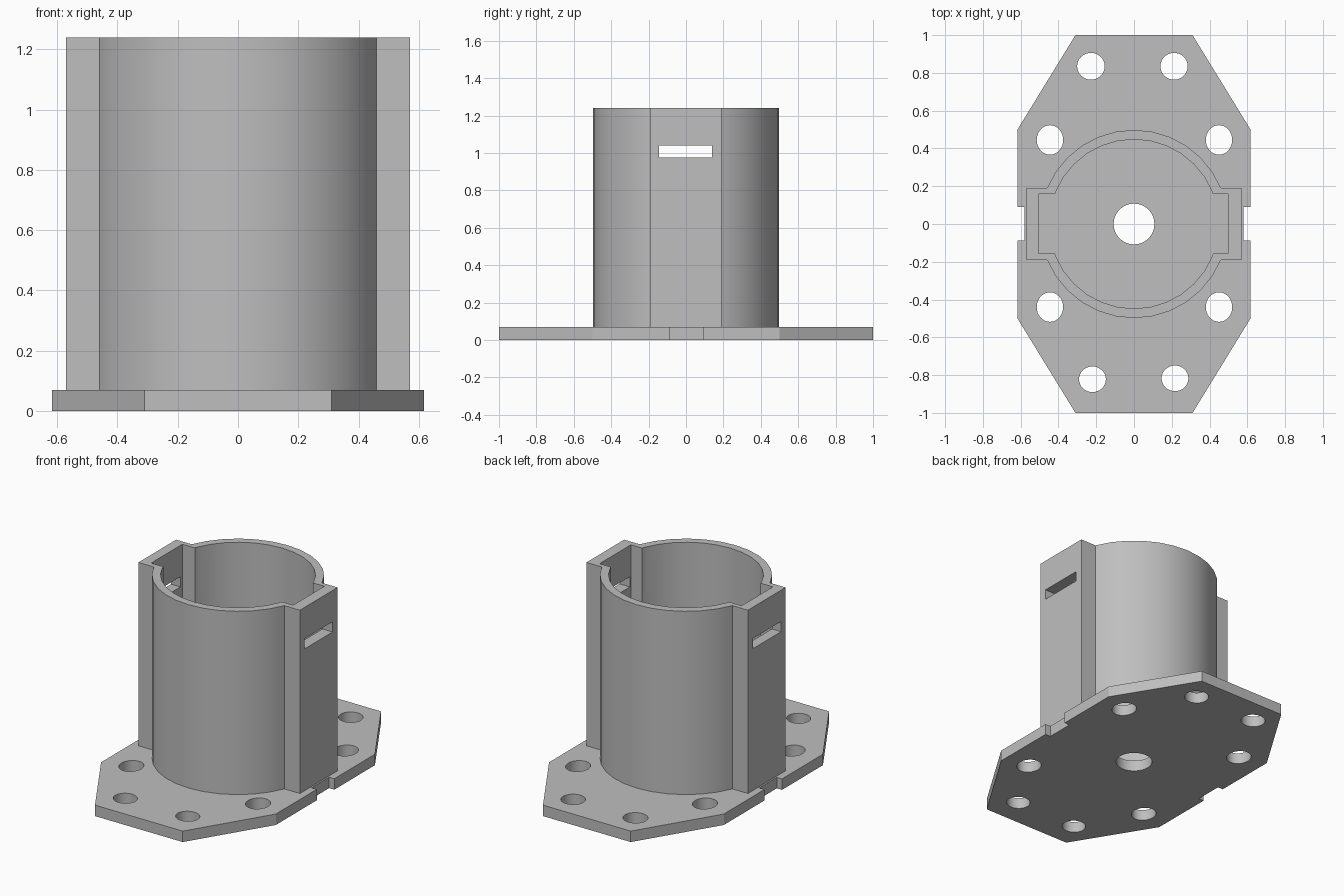
import bpy
import math

cube = bpy.data.objects.get("Cube")
if cube:
    bpy.data.objects.remove(cube, do_unlink=True)

grey = bpy.data.materials.new("plain grey")
grey.use_nodes = True
colour = (0.52, 0.52, 0.52, 1)
grey.diffuse_color = colour
grey.node_tree.nodes["Principled BSDF"].inputs["Base Color"].default_value = colour

BASE_TOP, TOP = 0.07, 1.24


def prism(name, outline, z0, z1):
    """Extrude a counter-clockwise outline between two heights."""
    n = len(outline)
    verts = [(x, y, z) for z in (z0, z1) for x, y in outline]
    faces = [tuple(reversed(range(n))), tuple(range(n, 2 * n))]
    faces += [(i, (i + 1) % n, n + (i + 1) % n, n + i) for i in range(n)]
    mesh = bpy.data.meshes.new(name)
    mesh.from_pydata(verts, [], faces)
    mesh.materials.append(grey)
    obj = bpy.data.objects.new(name, mesh)
    bpy.context.collection.objects.link(obj)
    return obj


def ellipse(cx, cy, rx, ry, sides=32):
    steps = [2 * math.pi * i / sides for i in range(sides)]
    return [(cx + rx * math.cos(a), cy + ry * math.sin(a)) for a in steps]


def rect(x0, x1, y0, y1):
    return [(x0, y0), (x1, y0), (x1, y1), (x0, y1)]


def combine(target, tool, operation):
    """Apply a boolean and discard the tool."""
    tool.hide_render = True
    mod = target.modifiers.new("bool", "BOOLEAN")
    mod.operation, mod.solver, mod.object = operation, "EXACT", tool
    bpy.context.view_layer.objects.active = target
    bpy.ops.object.modifier_apply(modifier=mod.name)
    bpy.data.objects.remove(tool, do_unlink=True)


# Eight-sided mounting plate
half = [(0.31, -1), (0.617, -0.5), (0.617, 0.5), (0.31, 1)]
body = prism("flanged_housing", half + [(-x, -y) for x, y in half], 0, BASE_TOP)

# Round tower with a flat-sided channel on the left and right
combine(body, prism("tower", ellipse(0, 0, 0.498, 0.498), 0.02, TOP), "UNION")
combine(body, prism("channels", rect(-0.57, 0.57, -0.19, 0.19), 0.02, TOP), "UNION")

# Hollow interior
combine(body, prism("bore", ellipse(0, 0, 0.448, 0.448), BASE_TOP, 1.4), "DIFFERENCE")
combine(body, prism("pockets", rect(-0.505, 0.498, -0.155, 0.16), BASE_TOP, 1.4), "DIFFERENCE")

# Slots through both channel walls
combine(body, prism("slots", rect(-0.8, 0.8, -0.145, 0.14), 0.975, 1.04), "DIFFERENCE")

# Edge notches, one on each side of the plate
for x0, x1 in ((0.58, 0.8), (-0.8, -0.58)):
    combine(body, prism("notch", rect(x0, x1, -0.087, 0.09), -0.1, 0.2), "DIFFERENCE")

# Centre hole and bolt holes
holes = [(0, 0, 0.108, 0.108),
         (-0.228, 0.835, 0.073, 0.071), (0.212, 0.835, 0.072, 0.071),
         (-0.22, -0.822, 0.071, 0.068), (0.217, -0.817, 0.071, 0.068)]
holes += [(x, y, 0.07, 0.078) for x in (-0.445, 0.45) for y in (-0.44, 0.445)]
for hole in holes:
    combine(body, prism("hole", ellipse(*hole), -0.1, 0.2), "DIFFERENCE")

bpy.ops.object.select_all(action="DESELECT")
body.select_set(True)
bpy.context.view_layer.objects.active = body
bpy.ops.object.shade_smooth_by_angle(angle=math.radians(25))
